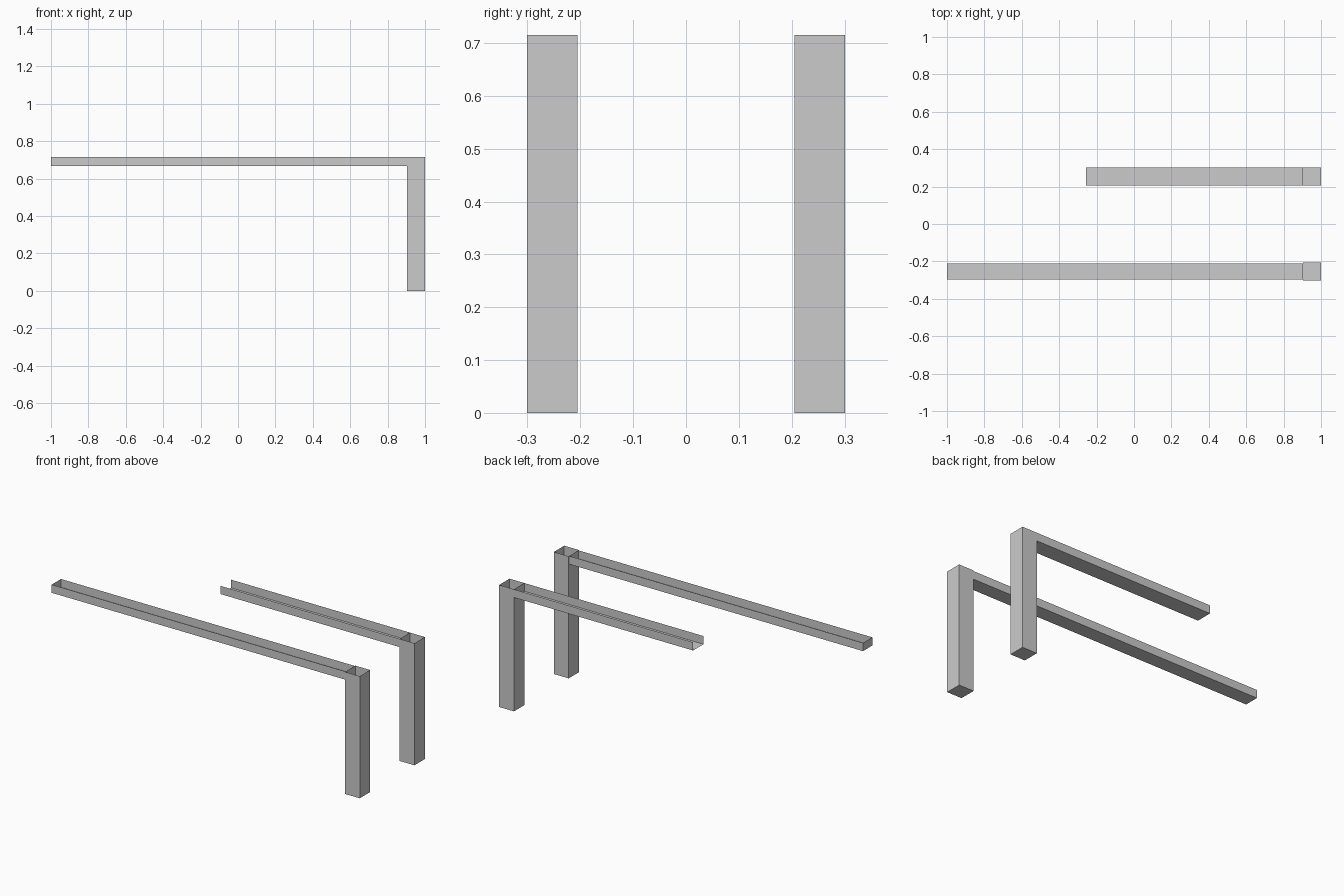
import bpy, bmesh

if "Cube" in bpy.data.objects:
    bpy.data.objects.remove(bpy.data.objects["Cube"])

TOP = 0.715


def open_box(name, x, y, z, removed):
    """Thin-sheet box with the faces pointing along the removed directions left out."""
    bm = bmesh.new()
    bmesh.ops.create_cube(bm, size=1)
    gone = [f for f in bm.faces if any(f.normal.dot(d) > 0.9 for d in removed)]
    bmesh.ops.delete(bm, geom=gone, context='FACES')
    for v in bm.verts:
        for i, (lo, hi) in enumerate((x, y, z)):
            v.co[i] = lo if v.co[i] < 0 else hi
    mesh = bpy.data.meshes.new(name)
    bm.to_mesh(mesh)
    bm.free()
    obj = bpy.data.objects.new(name, mesh)
    bpy.context.collection.objects.link(obj)
    return obj


UP, LEFT, RIGHT = (0, 0, 1), (-1, 0, 0), (1, 0, 0)

# Hollow legs, open at the top
for name, y in (("front_leg", (-0.301, -0.205)), ("back_leg", (0.205, 0.301))):
    open_box(name, (0.904, 1.0), y, (0, TOP), [UP])

# Long front channel with a closed free end
open_box("front_rail", (-1.0, 0.904), (-0.296, -0.21), (0.667, TOP), [UP, RIGHT])

# Short back channel, open at its free end
open_box("back_rail", (-0.257, 0.904), (0.205, 0.301), (0.667, TOP), [UP, RIGHT, LEFT])
